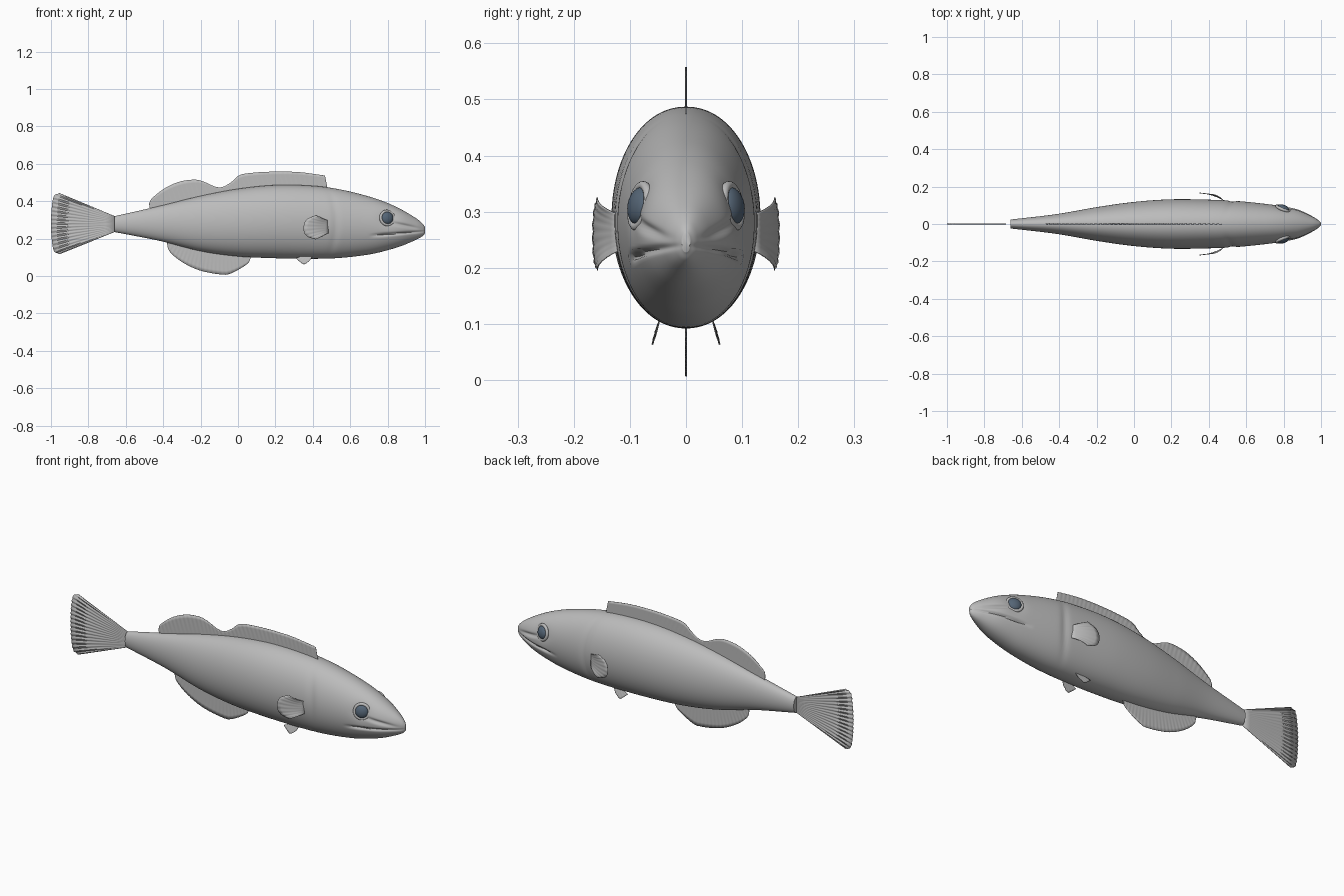
import bpy, math
from mathutils import Vector

cube = bpy.data.objects.get("Cube")
if cube:
    bpy.data.objects.remove(cube)


def material(name, rgb):
    m = bpy.data.materials.new(name)
    m.use_nodes = True
    m.diffuse_color = (*rgb, 1)
    m.node_tree.nodes["Principled BSDF"].inputs["Base Color"].default_value = (*rgb, 1)
    return m


SKIN = material("grey skin", (0.5, 0.5, 0.5))
EYE = material("slate eye", (0.09, 0.13, 0.18))


def smooth(obj, mat, angle=50):
    obj.data.materials.append(mat)
    bpy.ops.object.select_all(action="DESELECT")
    obj.select_set(True)
    bpy.context.view_layer.objects.active = obj
    bpy.ops.object.shade_smooth_by_angle(angle=math.radians(angle))


def mesh_object(name, verts, faces, mat):
    me = bpy.data.meshes.new(name)
    me.from_pydata(verts, [], faces)
    me.update()
    obj = bpy.data.objects.new(name, me)
    bpy.context.collection.objects.link(obj)
    smooth(obj, mat)
    return obj


def spline(pts, per=16):
    """Dense Catmull-Rom curve through the points."""
    p = [Vector(q) for q in pts]
    p = [p[0] * 2 - p[1]] + p + [p[-1] * 2 - p[-2]]
    out = []
    for a, b, c, d in zip(p, p[1:], p[2:], p[3:]):
        for k in range(per):
            t = k / per
            out.append(0.5 * (2 * b + (c - a) * t + (2 * a - 5 * b + 4 * c - d) * t * t
                              + (3 * b - a - 3 * c + d) * t ** 3))
    return out + [p[-2]]


def even(pts, n):
    """Resample a curve at n + 1 evenly spaced points."""
    c = spline(pts)
    run = [0]
    for a, b in zip(c, c[1:]):
        run.append(run[-1] + (b - a).length)
    out, k = [], 0
    for i in range(n + 1):
        s = run[-1] * i / n
        while k < len(c) - 2 and run[k + 1] < s:
            k += 1
        out.append(c[k].lerp(c[k + 1], (s - run[k]) / (run[k + 1] - run[k])))
    return out


def bell(v, width):
    return math.exp(-(v / width) ** 2)


# Body: x, top, bottom, half width
STATIONS = [
    (-.66, .32, .235, .024), (-.42, .374, .188, .052), (-.2, .428, .133, .09),
    (0, .466, .105, .118), (.2, .486, .095, .132), (.4, .482, .092, .13),
    (.55, .462, .097, .123), (.7, .425, .115, .108), (.8, .39, .138, .095),
    (.88, .352, .163, .076), (.95, .31, .193, .044), (.985, .282, .212, .022),
    (1, .262, .228, .008)]
RING = 128
verts, faces = [], []
stations = spline([(x, t, b) for x, t, b, w in STATIONS], 12)
widths = spline([(x, w, 0) for x, t, b, w in STATIONS], 12)
for (x, top, bottom), wide in zip(stations, widths):
    for k in range(RING):
        a = math.tau * k / RING
        c, s = math.cos(a), math.sin(a)
        y = wide.y * math.copysign(abs(c) ** .95, c)
        z = (top + bottom) / 2 + (top - bottom) / 2 * s
        # soft crease behind the gill cover
        y *= 1 - .045 * bell(x - .525 + .04 * s * s, .018) * abs(c)
        # mouth slit and cheek fold
        if x > .7:
            fade = min(1, (x - .7) / .08)
            slit = bell(z - (.218 + .08 * (x - .74)), .006)
            fold = bell(z - (.288 - .2 * (x - .8)), .009) * bell(x - .9, .08)
            y *= 1 - fade * (.13 * slit + .13 * fold)
            # eye socket
            y *= 1 - .08 * bell(x - .8, .045) * bell(z - .31, .045)
        verts.append((x, y, z))
rows = len(stations)
for i in range(rows - 1):
    for k in range(RING):
        n = (k + 1) % RING
        faces.append((i * RING + k, i * RING + n, (i + 1) * RING + n, (i + 1) * RING + k))
faces.append(tuple(reversed(range(RING))))
faces.append(tuple(range((rows - 1) * RING, rows * RING)))
faces = [f[::-1] for f in faces]
body = mesh_object("body", verts, faces, SKIN)
body.data.flip_normals()


# Fins: thin rippled sheets between a root curve and an outer edge
def fin(name, root, edge, rays, ripple=.0015, bow=0, side=1):
    cols, rows = rays * 4, 6
    vs, fs = [], []
    for i, (r, e) in enumerate(zip(even(root, cols), even(edge, cols))):
        for j in range(rows + 1):
            t = j / rows
            p = r.lerp(e, t)
            p.y += ripple * t * math.sin(i * math.pi / 2) + bow * 4 * t * (1 - t)
            vs.append((p.x, p.y * side, p.z))
    w = rows + 1
    for i in range(cols):
        for j in range(rows):
            fs.append((i * w + j, i * w + j + 1, (i + 1) * w + j + 1, (i + 1) * w + j))
    obj = mesh_object(name, vs, fs, SKIN)
    mod = obj.modifiers.new("thickness", "SOLIDIFY")
    mod.thickness = .002
    mod.offset = 0


def flat(pts):
    return [(x, 0, z) for x, z in pts]


fin("dorsal_fin",
    flat([(-.47, .35), (-.2, .41), (.05, .45), (.25, .465), (.48, .46)]),
    flat([(-.475, .385), (-.46, .415), (-.39, .47), (-.31, .505), (-.23, .515),
          (-.18, .503), (-.12, .477), (-.08, .477), (-.035, .503), (.01, .54),
          (.09, .553), (.2, .558), (.33, .555), (.465, .537)]), 40, .0008)
fin("anal_fin",
    flat([(-.37, .19), (-.2, .15), (.07, .12)]),
    flat([(-.38, .175), (-.365, .13), (-.3, .075), (-.205, .03), (-.09, .008),
          (-.035, .015), (.05, .065), (.07, .105)]), 24, .0008)
fin("tail_fin",
    flat([(-.65, .316), (-.65, .239)]),
    flat([(-.955, .443), (-.988, .417), (-1, .28), (-.988, .145), (-.955, .117)]), 16, .003)

for side, label in ((1, "left"), (-1, "right")):
    fin(label + "_pectoral_fin",
        [(.485, .12, .295), (.49, .12, .26), (.485, .12, .23)],
        [(.415, .158, .325), (.365, .164, .3), (.35, .166, .255), (.365, .164, .215),
         (.415, .158, .195)], 8, .001, .01, side)
    fin(label + "_pelvic_fin",
        [(.4, .046, .11), (.35, .046, .11)],
        [(.385, .053, .083), (.355, .06, .063), (.335, .058, .073), (.31, .052, .095)],
        5, .0005, 0, side)

    # Eye with its lid ring
    out = Vector((.36, .92 * side, .16)).normalized()
    turn = out.to_track_quat("Z", "Y").to_euler()
    spot = Vector((.798, .082 * side, .31))
    bpy.ops.mesh.primitive_uv_sphere_add(segments=32, ring_count=16, radius=1,
                                         location=spot, rotation=turn)
    eye = bpy.context.object
    eye.name = label + "_eye"
    eye.scale = (.034, .034, .02)
    smooth(eye, EYE)
    bpy.ops.mesh.primitive_torus_add(major_segments=40, minor_segments=12, major_radius=.037,
                                     minor_radius=.008, location=spot, rotation=turn)
    lid = bpy.context.object
    lid.name = label + "_eyelid"
    smooth(lid, SKIN)
